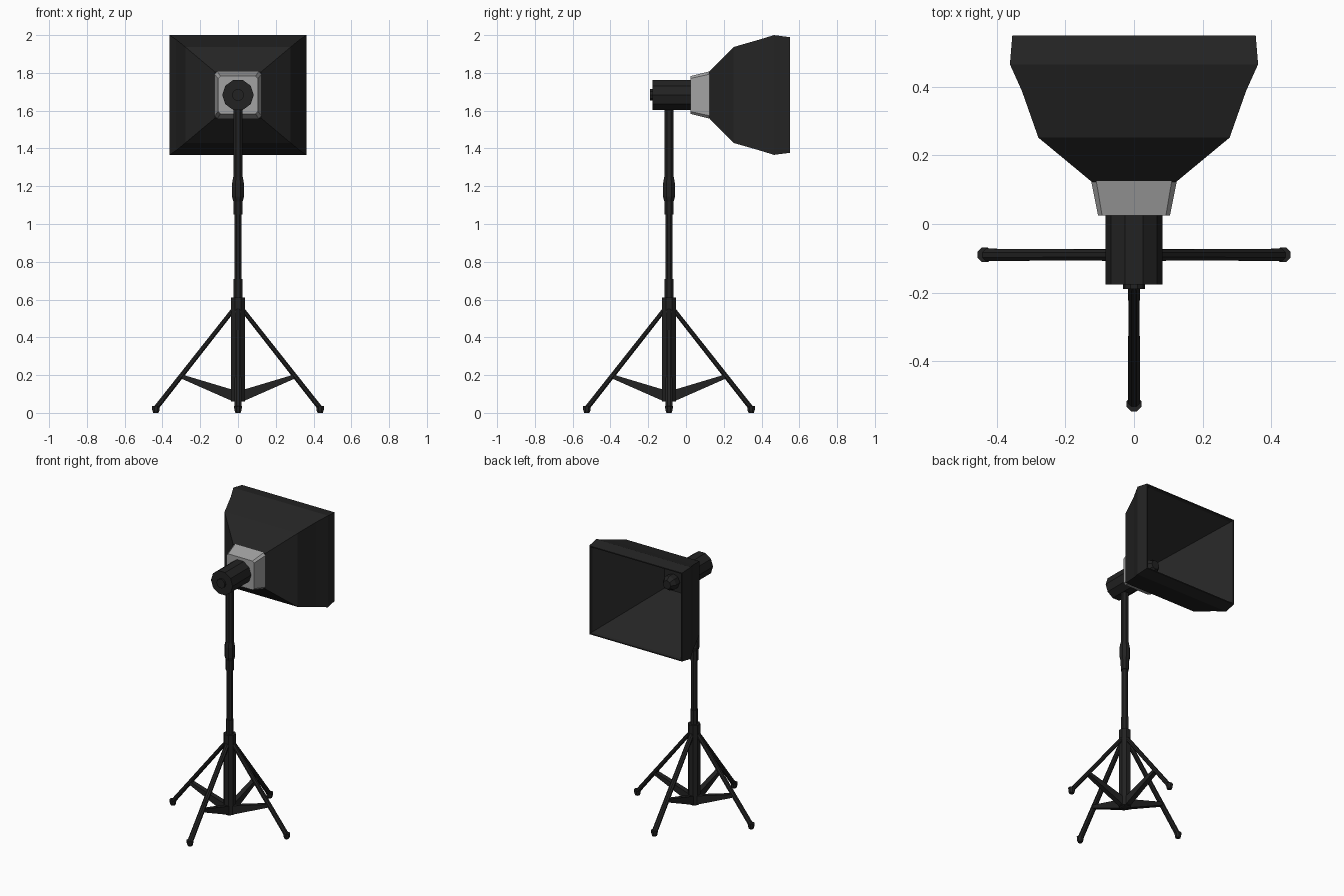
import bpy, bmesh, math
from mathutils import Vector, Matrix

if "Cube" in bpy.data.objects:
    bpy.data.objects.remove(bpy.data.objects["Cube"])

PY = -0.09      # stand axis in y
HZ = 1.683      # lamp axis height


def material(name, v):
    m = bpy.data.materials.new(name)
    m.diffuse_color = (v, v, v, 1)
    m.use_nodes = True
    m.node_tree.nodes["Principled BSDF"].inputs["Base Color"].default_value = m.diffuse_color
    return m


BLACK = material("matte black", 0.016)
FABRIC = material("black fabric", 0.018)
GREY = material("light grey metal", 0.36)


def loft(name, rings, mat):
    """Skin a list of equal-length point rings and cap both ends."""
    bm = bmesh.new()
    vr = [[bm.verts.new(p) for p in r] for r in rings]
    n = len(vr[0])
    for a, b in zip(vr, vr[1:]):
        for i in range(n):
            bm.faces.new((a[i], a[(i + 1) % n], b[(i + 1) % n], b[i]))
    bm.faces.new(vr[0][::-1])
    bm.faces.new(vr[-1])
    bmesh.ops.recalc_face_normals(bm, faces=bm.faces)
    me = bpy.data.meshes.new(name)
    bm.to_mesh(me)
    bm.free()
    me.materials.append(mat)
    ob = bpy.data.objects.new(name, me)
    bpy.context.collection.objects.link(ob)
    return ob


def circle(r, n, phase=0.0):
    return [(r * math.cos(phase + math.tau * i / n), r * math.sin(phase + math.tau * i / n))
            for i in range(n)]


def upright(name, profile, n, mat, at=(0, PY)):
    """Lathe of (z, radius) steps around a vertical axis."""
    ph = math.pi / n
    return loft(name, [[(at[0] + x, at[1] + y, z) for x, y in circle(r, n, ph)]
                       for z, r in profile], mat)


def along_y(name, profile, n, mat):
    """Lathe of (y, radius) steps around the lamp axis."""
    return loft(name, [[(x, y, HZ + z) for x, z in circle(r, n)] for y, r in profile], mat)


def rect(y, hx, hz, c=0.0):
    """Rectangle ring across the lamp axis, with optional cut corners."""
    if not c:
        return [(sx * hx, y, HZ + sz * hz) for sx, sz in ((-1, -1), (1, -1), (1, 1), (-1, 1))]
    q = [(-hx + c, -hz), (hx - c, -hz), (hx, -hz + c), (hx, hz - c),
         (hx - c, hz), (-hx + c, hz), (-hx, hz - c), (-hx, -hz + c)]
    return [(x, y, HZ + z) for x, z in q]


# Stand column
upright("lower_column", [(0.06, 0.039), (0.612, 0.039)], 8, BLACK)
upright("column_collar", [(0.60, 0.025), (0.71, 0.025)], 8, BLACK)
upright("middle_pole", [(0.70, 0.021), (1.06, 0.021)], 8, BLACK)
upright("height_clamp", [(1.05, 0.026), (1.12, 0.027), (1.145, 0.034),
                         (1.215, 0.034), (1.25, 0.027)], 8, BLACK)
upright("upper_pole", [(1.24, 0.026), (1.66, 0.026)], 8, BLACK)

# Four legs with braces and feet
for k, label in enumerate(("right", "back", "left", "front")):
    place = Matrix.Translation((0, PY, 0)) @ Matrix.Rotation(k * math.pi / 2, 4, 'Z')
    top, foot = Vector((0.01, 0, 0.565)), Vector((0.437, 0, 0.022))
    d = (foot - top).normalized()
    side, up = Vector((0, 1, 0)), Vector((-d.z, 0, d.x))
    leg = loft(label + "_leg",
               [[c + side * a * s + up * b * s * 0.75 for a, b in circle(0.0195, 8, math.pi / 8)]
                for c, s in ((top, 0.85), (foot, 1.0))], BLACK)
    brace = loft(label + "_brace",
                 [[(x, sy * w, z) for sy, z in ((-1, lo), (1, lo), (1, hi), (-1, hi))]
                  for x, w, lo, hi in ((0.02, 0.018, 0.058, 0.12), (0.297, 0.015, 0.18, 0.203))],
                 BLACK)
    pad = upright(label + "_foot", [(0.0, 0.015), (0.012, 0.02), (0.037, 0.023)], 8, BLACK,
                  at=(0.435, 0))
    for ob in (leg, brace, pad):
        ob.data.transform(place)

# Lamp head, rear knob and bulb
along_y("lamp_head", [(-0.177, 0.083), (0.03, 0.083)], 10, BLACK)
along_y("rear_knob", [(-0.19, 0.032), (-0.17, 0.032)], 10, BLACK)
along_y("bulb", [(0.11, 0.035), (0.14, 0.05), (0.18, 0.05), (0.21, 0.03)], 8, BLACK)

# Grey mounting ring
loft("mounting_ring", [rect(0.025, 0.105, 0.1, 0.012), rect(0.125, 0.125, 0.125, 0.015)], GREY)

# Softbox: outer shell, rim, then the inner pyramid
loft("softbox", [rect(0.122, 0.122, 0.122), rect(0.252, 0.279, 0.254), rect(0.388, 0.327, 0.293),
                 rect(0.466, 0.362, 0.317), rect(0.55, 0.355, 0.306), rect(0.55, 0.348, 0.299),
                 rect(0.53, 0.343, 0.294), rect(0.135, 0.07, 0.07)], FABRIC)
